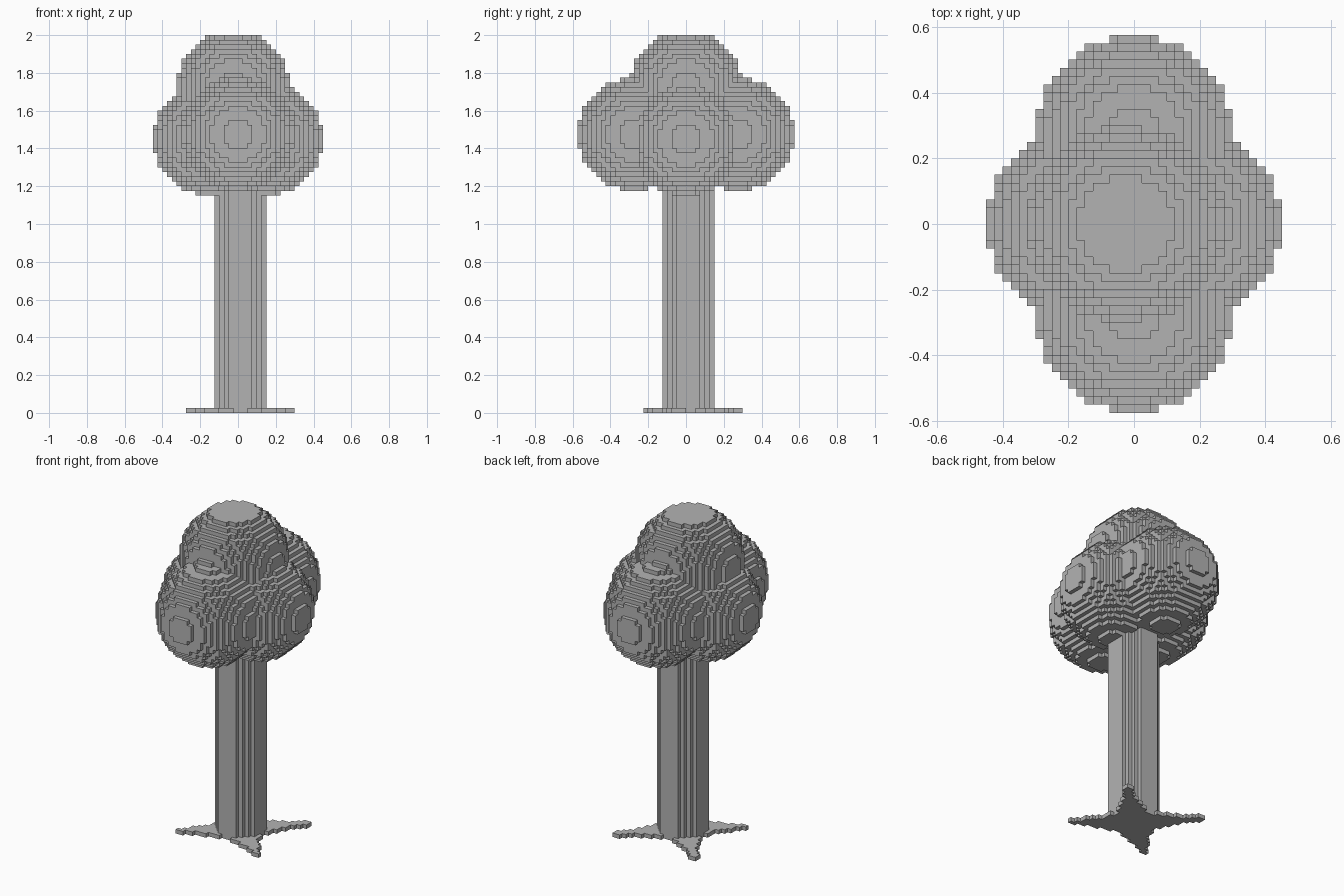
import bpy
import bmesh
from mathutils import Vector

# Remove the default cube
cube = bpy.data.objects.get("Cube")
if cube:
    bpy.data.objects.remove(cube, do_unlink=True)

UNIT = 0.025    # edge of one block
HEIGHT = 80     # blocks from ground to the clipped top
LOBE = 12       # lobe radius in blocks

grey = bpy.data.materials.new("plain grey")
grey.use_nodes = True
colour = (0.45, 0.45, 0.45, 1)
grey.diffuse_color = colour
grey.node_tree.nodes["Principled BSDF"].inputs["Base Color"].default_value = colour


def ball(centre):
    """Blocks whose middles lie within a ball."""
    cx, cy, cz = centre
    span = range(-LOBE, LOBE)
    return {(cx + i, cy + j, cz + k) for i in span for j in span for k in span
            if (i + .5) ** 2 + (j + .5) ** 2 + (k + .5) ** 2 <= LOBE ** 2
            and cz + k < HEIGHT}


def column(radius, top):
    """Round column of blocks around the middle block."""
    span = range(-radius, radius + 1)
    return {(i, j, k) for i in span for j in span for k in range(top)
            if i * i + j * j <= (radius + .5) ** 2}


def star(core, right, front, back):
    """One layer with four diagonal points and hollow sides."""
    def reach(along, length, limit):
        return core + .8 + (limit - core) * (along / length) ** 1.5

    cells = set()
    for i in range(-right, right + 1):
        for j in range(-front, back + 1):
            limit = front if j < 0 else back
            if (abs(j) <= reach(abs(i), right, limit)
                    and abs(i) <= reach(abs(j), limit, right)):
                cells.add((i, j, 0))
    return cells


def build(name, cells, solid):
    """Mesh the block faces that are not covered by any other block."""
    bm = bmesh.new()
    corners = {}

    def corner(point):
        key = tuple(point)
        if key not in corners:
            corners[key] = bm.verts.new(Vector(point) * UNIT)
        return corners[key]

    for cell in sorted(cells):
        for axis in range(3):
            for side in (0, 1):
                near = list(cell)
                near[axis] += 2 * side - 1
                if tuple(near) in solid:
                    continue
                ring = []
                for a, b in ((0, 0), (1, 0), (1, 1), (0, 1)):
                    point = list(cell)
                    point[axis] += side
                    point[(axis + 1) % 3] += a
                    point[(axis + 2) % 3] += b
                    ring.append(corner(point))
                bm.faces.new(ring if side else ring[::-1])
    mesh = bpy.data.meshes.new(name)
    bm.to_mesh(mesh)
    bm.free()
    mesh.materials.append(grey)
    obj = bpy.data.objects.new(name, mesh)
    bpy.context.collection.objects.link(obj)


# Crown: a top lobe, two side lobes, and a front and a back lobe
crown = ball((-1, 0, 69))
for sign in (-1, 1):
    crown |= ball((sign * 6, 0, 58))
    crown |= ball((0, sign * 11, 59))

# Trunk runs up into the crown; roots spread over the ground
trunk = column(5, 56) - crown
roots = star(5, 11, 9, 11) - trunk

everything = crown | trunk | roots
for part, blocks in (("crown", crown), ("trunk", trunk), ("roots", roots)):
    build(part, blocks, everything)
